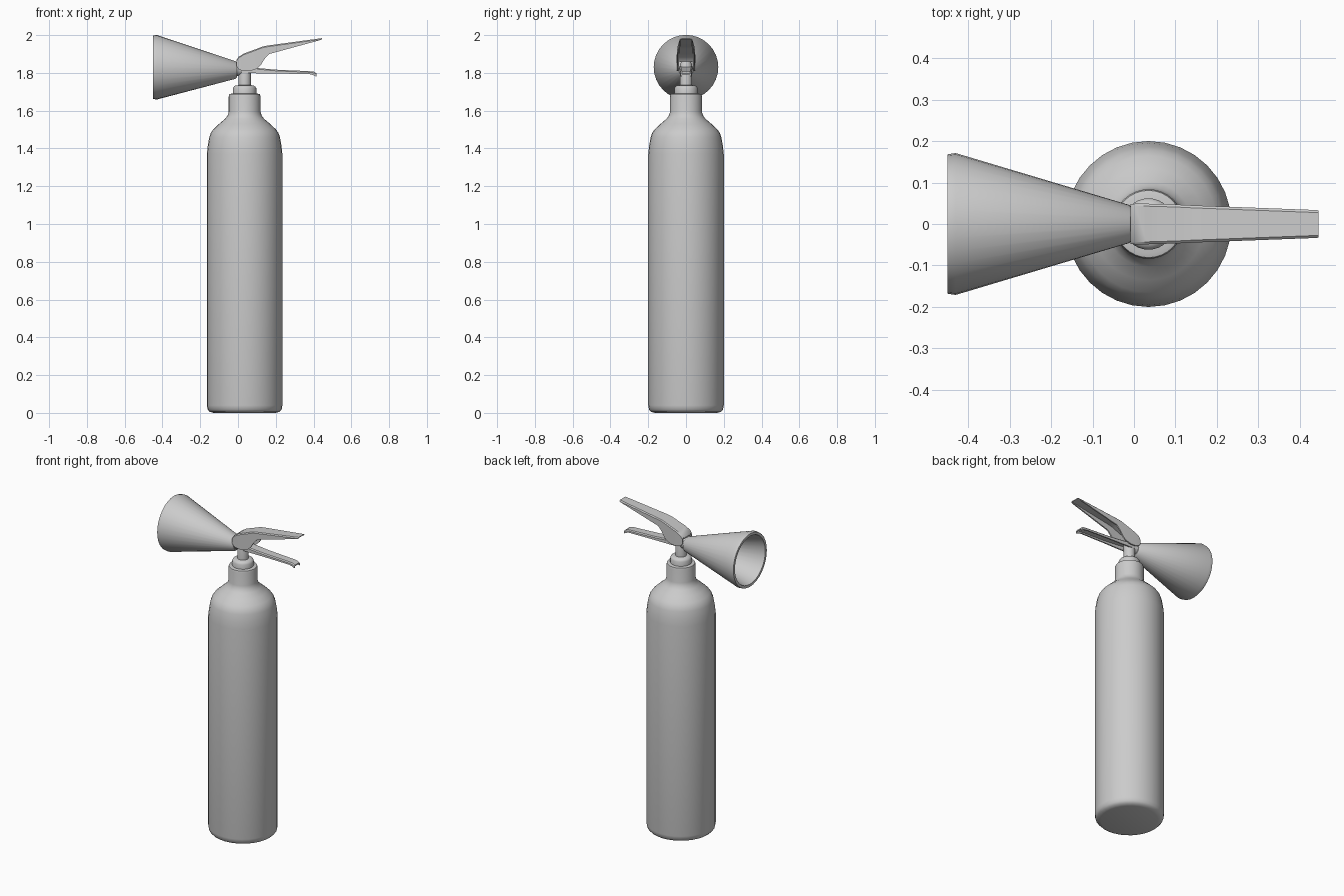
import bpy, bmesh
from math import sin, cos, pi, radians

if "Cube" in bpy.data.objects:
    bpy.data.objects.remove(bpy.data.objects["Cube"])

AX = 0.035  # x of the cylinder axis


def finish(name, bm, angle=35):
    bmesh.ops.recalc_face_normals(bm, faces=bm.faces[:])
    me = bpy.data.meshes.new(name)
    bm.to_mesh(me)
    bm.free()
    ob = bpy.data.objects.new(name, me)
    bpy.context.collection.objects.link(ob)
    bpy.ops.object.select_all(action='DESELECT')
    ob.select_set(True)
    bpy.context.view_layer.objects.active = ob
    bpy.ops.object.shade_smooth_by_angle(angle=radians(angle))
    return ob


def loft(name, rings, angle=35):
    """Skin a list of equal-length point rings and cap both ends."""
    bm = bmesh.new()
    vs = [[bm.verts.new(p) for p in r] for r in rings]
    n = len(rings[0])
    for a, b in zip(vs, vs[1:]):
        for i in range(n):
            j = (i + 1) % n
            bm.faces.new((a[i], a[j], b[j], b[i]))
    bm.faces.new(vs[0])
    bm.faces.new(vs[-1])
    return finish(name, bm, angle)


def circle(n):
    return [(cos(2 * pi * i / n), sin(2 * pi * i / n)) for i in range(n)]


def lathe_z(name, profile, n=32):
    return loft(name, [[(AX + r * c, r * s, z) for c, s in circle(n)] for r, z in profile])


def lathe_x(name, profile, n=32):
    # each entry: radius, x, centre height
    return loft(name, [[(x, r * c, zc + r * s) for c, s in circle(n)] for r, x, zc in profile])


def channel(name, stations, t):
    """Folded sheet lever, open underneath: x, top z, bottom z, half width."""
    rings = []
    for x, zt, zb, w in stations:
        zi = zt - min(t, 0.6 * (zt - zb))
        b, wi = 0.006, w - t
        half = [(wi, zi), (wi, zb), (w, zb), (w, zt - b), (w - b, zt)]
        ring = half + [(-y, z) for y, z in reversed(half)]
        rings.append([(x, y, z) for y, z in ring])
    return loft(name, rings, 30)


# Cylinder with rounded base, shoulder and neck
lathe_z("cylinder_body", [
    (0.165, 0.0), (0.185, 0.006), (0.196, 0.018), (0.2, 0.04), (0.2, 1.37),
    (0.195, 1.415), (0.187, 1.46), (0.179, 1.482), (0.165, 1.502), (0.135, 1.53),
    (0.103, 1.557), (0.09, 1.575), (0.084, 1.595), (0.084, 1.675), (0.081, 1.687), (0.07, 1.69)])

# Valve collar and stem
lathe_z("valve_collar", [(0.062, 1.685), (0.062, 1.718), (0.057, 1.727), (0.048, 1.733), (0.033, 1.735)])
lathe_z("valve_stem", [(0.033, 1.73), (0.033, 1.84), (0.025, 1.86)], 24)

# Discharge horn: outer skin, rim, then hollow inside
lathe_x("horn", [
    (0.038, -0.004, 1.815), (0.046, -0.012, 1.815), (0.171, -0.43, 1.83),
    (0.168, -0.45, 1.83), (0.152, -0.45, 1.83), (0.15, -0.435, 1.83), (0.03, -0.03, 1.816)], 32)
lathe_x("horn_connector", [(0.036, -0.012, 1.82), (0.036, 0.012, 1.82), (0.028, 0.04, 1.82)], 24)

# Upper squeeze lever with deep cheeks around the valve
channel("upper_lever", [
    (-0.008, 1.868, 1.835, 0.048), (0.003, 1.885, 1.818, 0.049), (0.03, 1.902, 1.81, 0.049),
    (0.065, 1.915, 1.81, 0.048), (0.1, 1.928, 1.822, 0.047), (0.12, 1.936, 1.84, 0.046),
    (0.14, 1.942, 1.873, 0.045), (0.165, 1.946, 1.9, 0.044), (0.43, 1.982, 1.972, 0.034),
    (0.445, 1.984, 1.977, 0.033)], 0.008)

# Lower carrying handle with turned-down tip
channel("lower_handle", [
    (0.02, 1.838, 1.8, 0.034), (0.1, 1.826, 1.798, 0.033), (0.2, 1.817, 1.797, 0.031),
    (0.38, 1.809, 1.793, 0.028), (0.402, 1.806, 1.787, 0.028), (0.415, 1.798, 1.78, 0.028)], 0.008)
